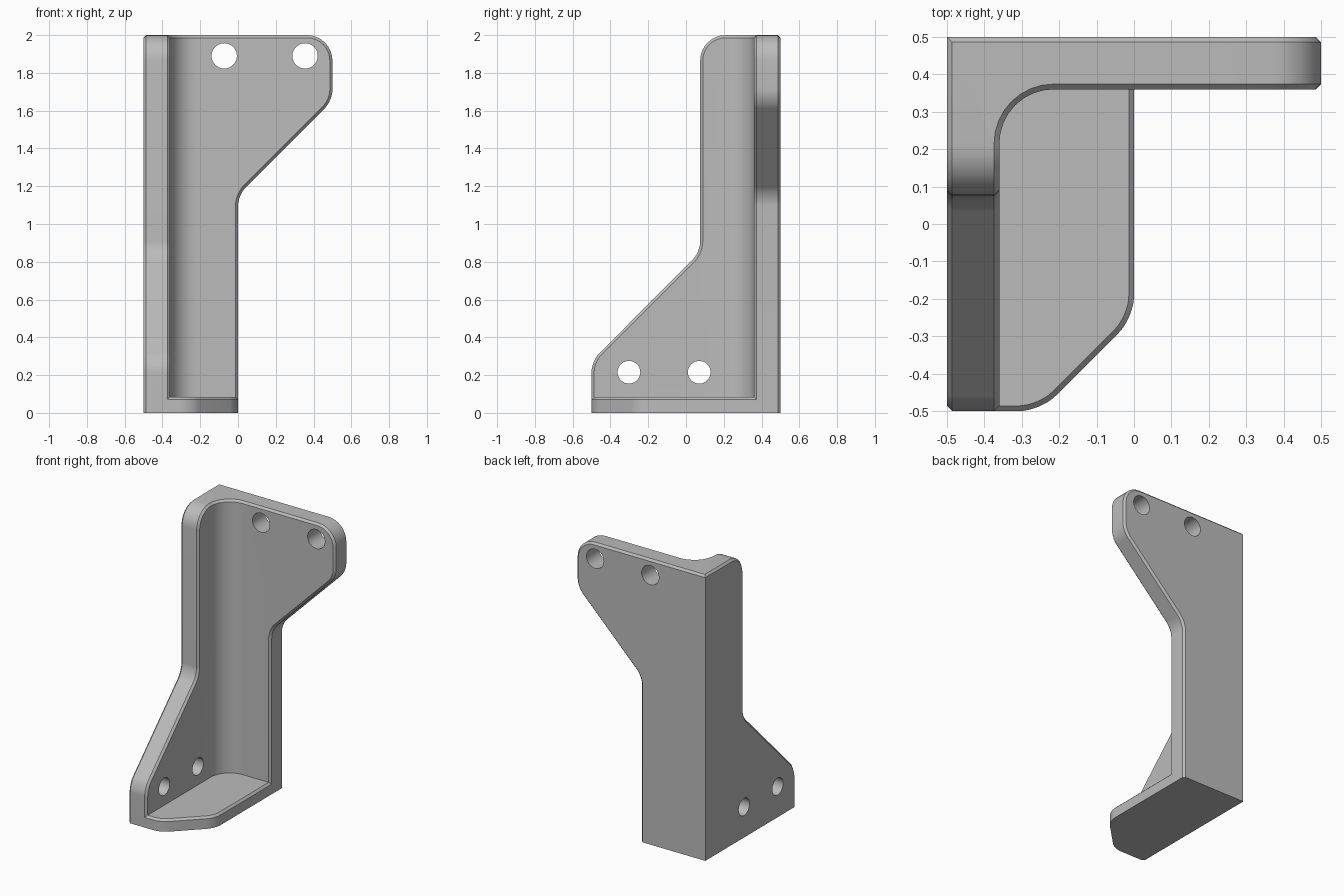
import bpy, bmesh
from math import radians, pi
from mathutils import Vector, Matrix

default = bpy.data.objects.get("Cube")
if default:
    bpy.data.objects.remove(default, do_unlink=True)

steel = bpy.data.materials.new("plain grey")
steel.use_nodes = True
steel.diffuse_color = (0.5, 0.5, 0.5, 1)
steel.node_tree.nodes["Principled BSDF"].inputs["Base Color"].default_value = (0.5, 0.5, 0.5, 1)

TAN = 0.057      # tangent length of the 45 degree bends
ROUND = 0.135    # radius of the square top corners
CHAMFER = 0.014
WALL = 0.36      # inner faces of both walls
FLOOR = 0.085


def prism(name, points, place, start, end):
    """Extrude a profile of (u, v, corner setback); place maps (u, v, depth) to a position."""
    bm = bmesh.new()
    corners = [bm.verts.new(place(u, v, start)) for u, v, _ in points]
    face = bm.faces.new(corners)
    for vert, (_, _, setback) in zip(corners, points):
        vert.index = 0
    new = bmesh.ops.extrude_face_region(bm, geom=[face])["geom"]
    shift = Vector(place(0, 0, end)) - Vector(place(0, 0, start))
    bmesh.ops.translate(bm, vec=shift, verts=[g for g in new if isinstance(g, bmesh.types.BMVert)])
    bmesh.ops.recalc_face_normals(bm, faces=bm.faces)
    # Round the chosen long edges
    for u, v, setback in points:
        if setback:
            at, to = Vector(place(u, v, start)), Vector(place(u, v, end))
            edge = find_edge(bm, lambda a, b: {near(a, at), near(b, at)} == {True, False}
                             and (near(a, to) or near(b, to)))
            round_edges(bm, edge, setback, 8)
    mesh = bpy.data.meshes.new(name)
    bm.to_mesh(mesh)
    bm.free()
    obj = bpy.data.objects.new(name, mesh)
    bpy.context.collection.objects.link(obj)
    return obj


def near(a, b):
    return (a - b).length < 1e-3


def find_edge(bm, rule):
    return [e for e in bm.edges if rule(e.verts[0].co, e.verts[1].co)]


def round_edges(bm, edges, offset, segments):
    bmesh.ops.bevel(bm, geom=edges, offset=offset, offset_type='OFFSET', segments=segments,
                    profile=0.5, affect='EDGES', clamp_overlap=False)


def combine(obj, cutter, operation):
    mod = obj.modifiers.new("cut", 'BOOLEAN')
    mod.operation, mod.solver, mod.object = operation, 'EXACT', cutter
    with bpy.context.temp_override(object=obj, active_object=obj):
        bpy.ops.object.modifier_apply(modifier=mod.name)
    bpy.data.objects.remove(cutter, do_unlink=True)


# Front outline run along y, trimmed by the side outline run along x
bracket = prism("corner_bracket",
                [(-0.5, 0, 0), (0, 0, 0), (0, 1.153, TAN), (0.5, 1.653, TAN), (0.5, 2, ROUND), (-0.5, 2, 0)],
                lambda u, v, d: (u, d, v), -0.7, 0.5)
side = prism("side_outline",
             [(0.5, -0.2, 0), (-0.5, -0.2, 0), (-0.5, 0.275, TAN), (0.075, 0.85, TAN), (0.075, 2, ROUND),
              (0.3, 2, 0), (0.3, 2.2, 0), (0.7, 2.2, 0), (0.7, -0.2, 0)],
             lambda u, v, d: (d, u, v), -0.7, 0.7)
combine(bracket, side, 'INTERSECT')

# Hollow between the two walls and the floor, with a filleted inner corner
hollow = prism("hollow", [(-WALL, -1, 0), (1, -1, 0), (1, WALL, 0), (-WALL, WALL, 0.145)],
               lambda u, v, d: (u, v, d), FLOOR, 3)
combine(bracket, hollow, 'DIFFERENCE')

bm = bmesh.new()
bm.from_mesh(bracket.data)
bmesh.ops.remove_doubles(bm, verts=bm.verts, dist=1e-4)
bmesh.ops.dissolve_limit(bm, angle_limit=radians(0.5), verts=bm.verts, edges=bm.edges)

# Clipped and softened outer corner of the floor
def upright(x, y):
    return find_edge(bm, lambda a, b: all(abs(p.x - x) < 1e-3 and abs(p.y - y) < 1e-3 for p in (a, b)))

round_edges(bm, upright(0, -0.5), 0.25, 1)
round_edges(bm, upright(-0.25, -0.5) + upright(0, -0.25), TAN, 8)

# Chamfer around every open rim, leaving the base and the back corner sharp
spine = upright(-0.5, 0.5)
rims = [e for e in bm.edges
        if e.is_manifold and e.calc_face_angle_signed() > radians(40)
        and max(v.co.z for v in e.verts) > 1e-3 and e not in spine]
round_edges(bm, rims, CHAMFER, 1)
bm.to_mesh(bracket.data)
bm.free()


# Screw holes through each wall
def drill(location, radius, axis):
    bm = bmesh.new()
    bmesh.ops.create_cone(bm, cap_ends=True, segments=40, radius1=radius, radius2=radius, depth=0.5,
                          matrix=Matrix.Translation(location) @ Matrix.Rotation(pi / 2, 4, axis))
    mesh = bpy.data.meshes.new("drill")
    bm.to_mesh(mesh)
    bm.free()
    tool = bpy.data.objects.new("drill", mesh)
    bpy.context.collection.objects.link(tool)
    combine(bracket, tool, 'DIFFERENCE')


for x in (-0.073, 0.355):
    drill((x, 0.43, 1.89), 0.067, 'X')
for y in (-0.302, 0.07):
    drill((-0.43, y, 0.215), 0.06, 'Y')

bracket.data.materials.clear()
bracket.data.materials.append(steel)
bpy.ops.object.select_all(action='DESELECT')
bracket.select_set(True)
bpy.context.view_layer.objects.active = bracket
bpy.ops.object.shade_smooth_by_angle(angle=radians(30))
